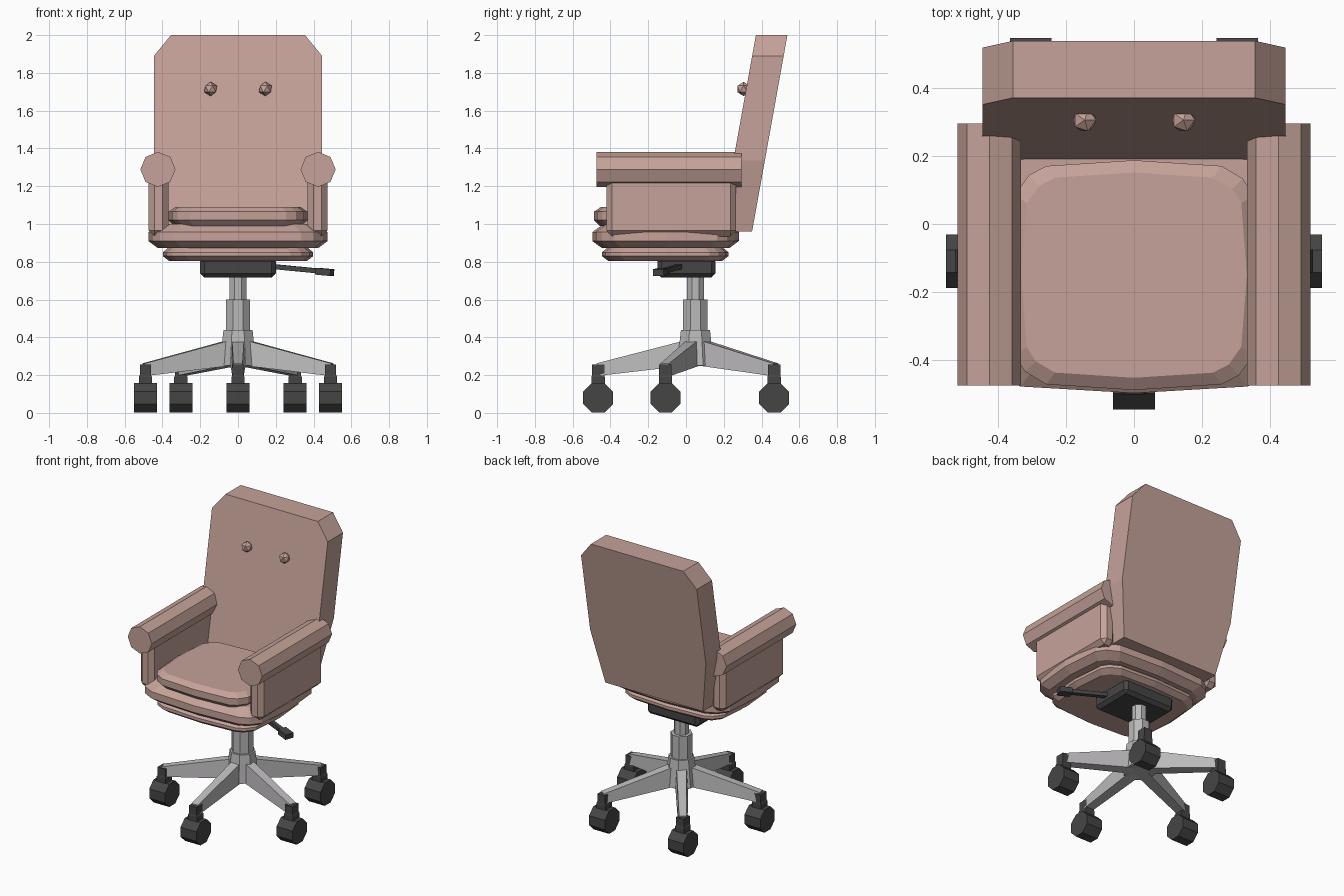
import bpy, bmesh, math
from mathutils import Vector, Matrix

if "Cube" in bpy.data.objects:
    bpy.data.objects.remove(bpy.data.objects["Cube"])


def material(name, rgb):
    m = bpy.data.materials.new(name)
    m.use_nodes = True
    m.diffuse_color = (*rgb, 1)
    m.node_tree.nodes["Principled BSDF"].inputs["Base Color"].default_value = (*rgb, 1)
    return m


LEATHER = material("dusty pink leather", (0.56, 0.365, 0.32))
STEEL = material("grey steel", (0.5, 0.49, 0.5))
PLASTIC = material("dark plastic", (0.06, 0.06, 0.06))


def finish(name, bm, mat, matrix=None):
    bmesh.ops.recalc_face_normals(bm, faces=bm.faces)
    if matrix:
        bm.transform(matrix)
    mesh = bpy.data.meshes.new(name)
    bm.to_mesh(mesh)
    bm.free()
    mesh.materials.append(mat)
    ob = bpy.data.objects.new(name, mesh)
    bpy.context.collection.objects.link(ob)
    return ob


def loft(name, rings, mat, matrix=None):
    """Skin a stack of equal-length rings and cap both ends."""
    bm = bmesh.new()
    rows = [[bm.verts.new(p) for p in ring] for ring in rings]
    n = len(rows[0])
    for a, b in zip(rows, rows[1:]):
        for i in range(n):
            j = (i + 1) % n
            bm.faces.new((a[i], a[j], b[j], b[i]))
    bm.faces.new(rows[0])
    bm.faces.new(rows[-1])
    return finish(name, bm, mat, matrix)


def box(name, centre, size, mat, bevel=0, matrix=None):
    bm = bmesh.new()
    bmesh.ops.create_cube(bm, size=1)
    bm.transform(Matrix.Translation(centre) @ Matrix.Diagonal((*size, 1)))
    if bevel:
        bmesh.ops.bevel(bm, geom=bm.edges[:], offset=bevel, segments=1, affect='EDGES')
    return finish(name, bm, mat, matrix)


def octagon(r, turn=0.0):
    angles = [turn + k * math.pi / 4 for k in range(8)]
    return [(r * math.cos(a), r * math.sin(a)) for a in angles]


def rect(hx, hy):
    return [(-hx, -hy), (hx, -hy), (hx, hy), (-hx, hy)]


FLAT = math.pi / 8

# Soft square outline shared by all seat layers
quarter = [(1, 0), (0.95, 0.70), (0.87, 0.84), (0.70, 0.95)]
outline = []
for k in range(4):
    c, s = round(math.cos(k * math.pi / 2)), round(math.sin(k * math.pi / 2))
    outline += [(c * x - s * y, s * x + c * y) for x, y in quarter]


def cushion(name, hx, hy, cy, levels):
    """Stack the outline at (height, inset) levels."""
    loft(name, [[(x * (hx - d), cy + y * (hy - d), z) for x, y in outline]
                for z, d in levels], LEATHER)


cushion("seat_cushion", 0.367, 0.337, -0.15,
        [(0.99, 0.03), (1.02, 0), (1.065, 0), (1.09, 0.036)])
cushion("seat_base", 0.475, 0.388, -0.108,
        [(0.873, 0.05), (0.91, 0), (0.957, 0), (1.0, 0.06)])
cushion("seat_underside", 0.398, 0.335, -0.11,
        [(0.803, 0.035), (0.83, 0), (0.85, 0), (0.875, 0.03)])

# Leaning backrest with clipped corners
half = [(0.375, 0.96), (0.445, 1.335), (0.445, 1.89), (0.355, 2.0)]
shape = half + [(-x, z) for x, z in reversed(half)]
loft("backrest", [[(x, y - 0.18 * (2 - z), z) for x, z in shape]
                  for y in (0.37, 0.537)], LEATHER)

for side, s in (("left", 1), ("right", -1)):
    # Armrest roll and panel
    loft(side + "_armrest", [[(s * 0.424 + x, y, 1.289 + z) for x, z in octagon(0.093)]
                             for y in (-0.473, 0.295)], LEATHER)
    box(side + "_arm_panel", (s * 0.421, -0.078, 1.105), (0.104, 0.686, 0.34), LEATHER, 0.03)
    # Backrest button
    bm = bmesh.new()
    bmesh.ops.create_icosphere(bm, subdivisions=1, radius=0.038)
    finish(side + "_button", bm, LEATHER, Matrix.Translation((s * 0.145, 0.305, 1.715)))

# Tilt mechanism and lever
box("tilt_mechanism", (0, 0.002, 0.77), (0.4, 0.308, 0.106), PLASTIC, 0.022)
start, end = Vector((0.15, -0.02, 0.778)), Vector((0.44, -0.125, 0.75))
aim = Matrix.Translation(start) @ (end - start).to_track_quat('X', 'Z').to_matrix().to_4x4()
box("lever_rod", ((end - start).length / 2, 0, 0), ((end - start).length, 0.03, 0.026), PLASTIC, 0, aim)
box("lever_handle", (0.33, 0, -0.002), (0.085, 0.06, 0.036), PLASTIC, 0, aim)

# Gas column and hub
BASE_Y = 0.05
column = [(0.25, 0.106), (0.44, 0.083), (0.44, 0.07), (0.6, 0.07), (0.6, 0.048), (0.73, 0.048)]
loft("column", [[(x, y + BASE_Y, z) for x, y in octagon(r, FLAT)] for z, r in column], STEEL)

# Five legs with casters, all wheels facing forward
for k in range(5):
    a = -math.pi / 2 + k * math.tau / 5
    hub = Matrix.Translation((0, BASE_Y, 0))
    stations = [(0.05, 0.04, 0.25, 0.385), (0.525, 0.03, 0.195, 0.262)]
    loft(f"leg_{k + 1}", [[(r, -w, lo), (r, w, lo), (r, w * 0.8, hi), (r, -w * 0.8, hi)]
                          for r, w, lo, hi in stations], STEEL,
         hub @ Matrix.Rotation(a, 4, 'Z'))
    place = hub @ Matrix.Translation((0.515 * math.cos(a), 0.515 * math.sin(a), 0))
    loft(f"caster_stem_{k + 1}", [[(x, y, z) for x, y in rect(hx, hy)] for z, hx, hy in
                                  ((0.14, 0.035, 0.035), (0.19, 0.035, 0.035),
                                   (0.20, 0.03, 0.033), (0.255, 0.03, 0.033))], PLASTIC, place)
    loft(f"caster_wheel_{k + 1}", [[(x, y, 0.08 + z) for y, z in octagon(0.0855, FLAT)]
                                   for x in (-0.061, 0.061)], PLASTIC, place)
